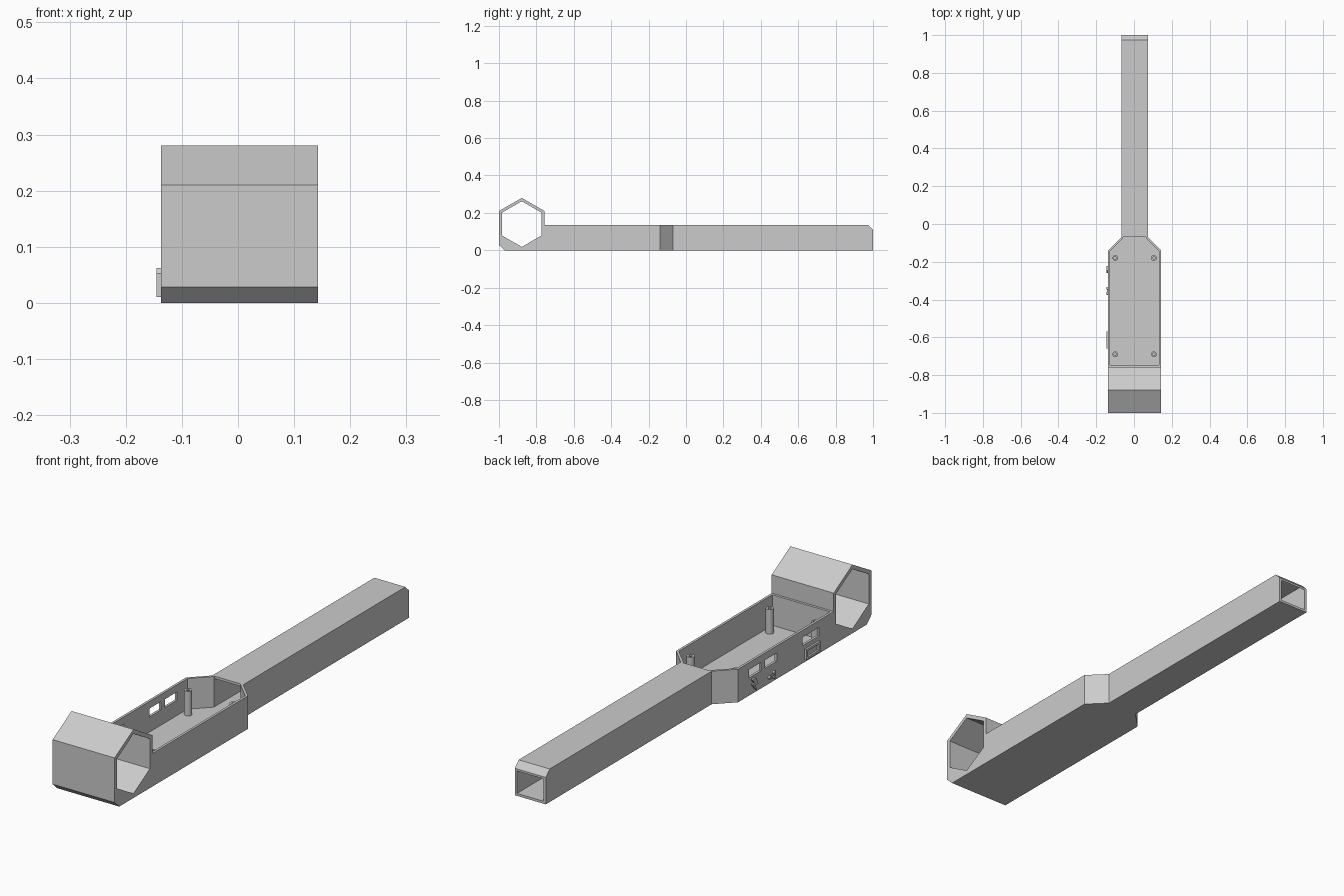
import bpy, bmesh, math
from mathutils import Vector

if "Cube" in bpy.data.objects:
    bpy.data.objects.remove(bpy.data.objects["Cube"])

GREY = (0.6, 0.6, 0.6, 1)
grey = bpy.data.materials.new("light grey plastic")
grey.use_nodes = True
grey.diffuse_color = GREY
grey.node_tree.nodes["Principled BSDF"].inputs["Base Color"].default_value = GREY

CX = 0.003          # centre line of the housing
WALL = 0.01         # shell thickness
TOP = 0.135         # rim height
HEX_BACK = -0.757   # where the hexagonal sleeve meets the tray
SIDE = CX - 0.14    # outer face of the right-hand wall


def prism(name, pts, axis, a, b):
    """Extrude a profile: axis z takes (x, y) points, axis x takes (y, z) points."""
    bm = bmesh.new()
    place = (lambda p, w: (p[0], p[1], w)) if axis == "z" else (lambda p, w: (w, p[0], p[1]))
    face = bm.faces.new([bm.verts.new(place(p, a)) for p in pts])
    ext = bmesh.ops.extrude_face_region(bm, geom=[face])
    shift = Vector(place((0, 0), b - a))
    bmesh.ops.translate(bm, vec=shift, verts=[v for v in ext["geom"] if isinstance(v, bmesh.types.BMVert)])
    bmesh.ops.recalc_face_normals(bm, faces=bm.faces[:])
    mesh = bpy.data.meshes.new(name)
    bm.to_mesh(mesh)
    bm.free()
    mesh.materials.append(grey)
    obj = bpy.data.objects.new(name, mesh)
    bpy.context.collection.objects.link(obj)
    return obj


def rect(u0, u1, v0, v1):
    return [(u0, v0), (u1, v0), (u1, v1), (u0, v1)]


def ngon(cu, cv, r, n):
    return [(cu + r * math.sin(math.tau * i / n), cv + r * math.cos(math.tau * i / n)) for i in range(n)]


def cut(target, *cutters):
    """Subtract each cutter and discard it."""
    bpy.context.view_layer.objects.active = target
    for c in cutters:
        c.hide_render = True
        mod = target.modifiers.new("cut", "BOOLEAN")
        mod.operation, mod.solver, mod.object = "DIFFERENCE", "EXACT", c
        bpy.ops.object.modifier_apply(modifier=mod.name)
        bpy.data.objects.remove(c)


def mirrored(half):
    """Close a right-half plan outline across the centre line."""
    return [(CX + x, y) for x, y in half] + [(CX - x, y) for x, y in reversed(half)]


# Hexagonal sleeve with a chamfered lower front edge
sleeve = prism("hexagonal_sleeve",
               [(-0.97, 0), (HEX_BACK, 0), (HEX_BACK, 0.21), (-0.878, 0.28), (-1, 0.21), (-1, 0.028)],
               "x", CX - 0.14, CX + 0.14)
cut(sleeve, prism("sleeve_bore", ngon(-0.878, 0.14, 0.122, 6), "x", -1, 1))

# Open tray, narrowing towards the handle
tray = prism("tray", mirrored([(0.14, HEX_BACK), (0.14, -0.14), (0.07, -0.07)]), "z", 0, TOP)
cavity = prism("tray_cavity",
               mirrored([(0.13, HEX_BACK + WALL), (0.13, -0.144), (0.06, -0.074), (0.06, -0.05)]),
               "z", WALL, 0.2)
windows = [prism("window_cutter", rect(y0, y1, 0.072, 0.106), "x", SIDE - 0.02, SIDE + 0.02)
           for y0, y1 in ((-0.288, -0.211), (-0.39, -0.314), (-0.663, -0.555))]
cut(tray, cavity, *windows)

# Hollow handle with a chamfered top at the open end
handle = prism("handle", [(-0.07, 0), (1, 0), (1, 0.11), (0.975, TOP), (-0.07, TOP)],
               "x", CX - 0.07, CX + 0.07)
bore = prism("handle_bore",
             [(-0.1, WALL), (1.02, WALL), (1.02, 0.085), (0.971, TOP - WALL), (-0.1, TOP - WALL)],
             "x", CX - 0.06, CX + 0.06)
cut(handle, bore)

# Four screw posts on the tray floor
for end, y in (("front", -0.69), ("back", -0.18)):
    for side, x in (("right", CX - 0.102), ("left", CX + 0.102)):
        post = prism(f"{end}_{side}_post", ngon(x, y, 0.015, 24), "z", WALL - 0.002, 0.11)
        cut(post, prism("post_hole", ngon(x, y, 0.007, 24), "z", 0.03, 0.2))
        bpy.ops.object.select_all(action="DESELECT")
        post.select_set(True)
        bpy.ops.object.shade_smooth_by_angle()

# Raised markers below the side windows
X0, X1 = SIDE - 0.008, SIDE + 0.001
frame = prism("raised_frame", rect(-0.66, -0.57, 0.01, 0.053), "x", X0, X1)
cut(frame, prism("frame_opening", rect(-0.65, -0.58, 0.019, 0.044), "x", X0 - 0.01, SIDE))
prism("raised_zigzag",
      [(-0.222, 0.062), (-0.245, 0.062), (-0.26, 0.034), (-0.243, 0.034), (-0.25, 0.01), (-0.222, 0.042), (-0.238, 0.042)],
      "x", X0, X1)
for i, (y, z) in enumerate(((-0.34, 0.026), (-0.368, 0.036), (-0.368, 0.018))):
    prism(f"raised_dot_{i + 1}", ngon(y, z, 0.007, 12), "x", X0, X1)
prism("raised_dot_link", rect(-0.366, -0.342, 0.024, 0.029), "x", X0 + 0.003, X1)
